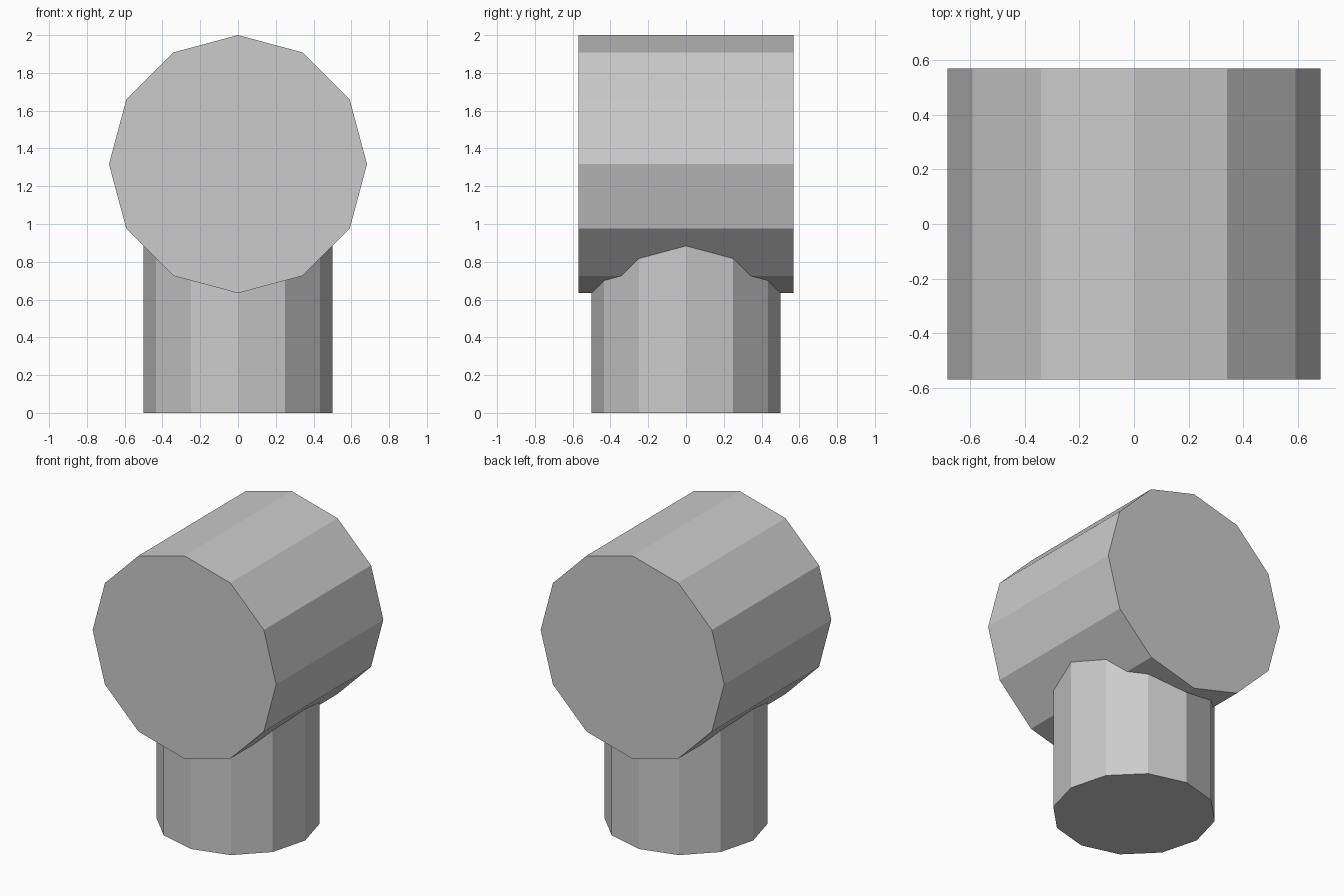
import bpy
from math import pi

if "Cube" in bpy.data.objects:
    bpy.data.objects.remove(bpy.data.objects["Cube"])

SIDES = 12


def cylinder(name, radius, depth, location, rotation=(0, 0, 0)):
    bpy.ops.mesh.primitive_cylinder_add(vertices=SIDES, radius=radius, depth=depth,
                                        location=location, rotation=rotation)
    obj = bpy.context.object
    obj.name = name
    return obj


# Upright stem, its top buried inside the head
STEM_HEIGHT = 1.1
cylinder("stem", 0.5, STEM_HEIGHT, (0, 0, STEM_HEIGHT / 2))

# Horizontal drum lying front to back, top at z = 2
HEAD_RADIUS = 0.683
cylinder("head", HEAD_RADIUS, 1.14, (0, 0, 2 - HEAD_RADIUS), (pi / 2, 0, 0))
